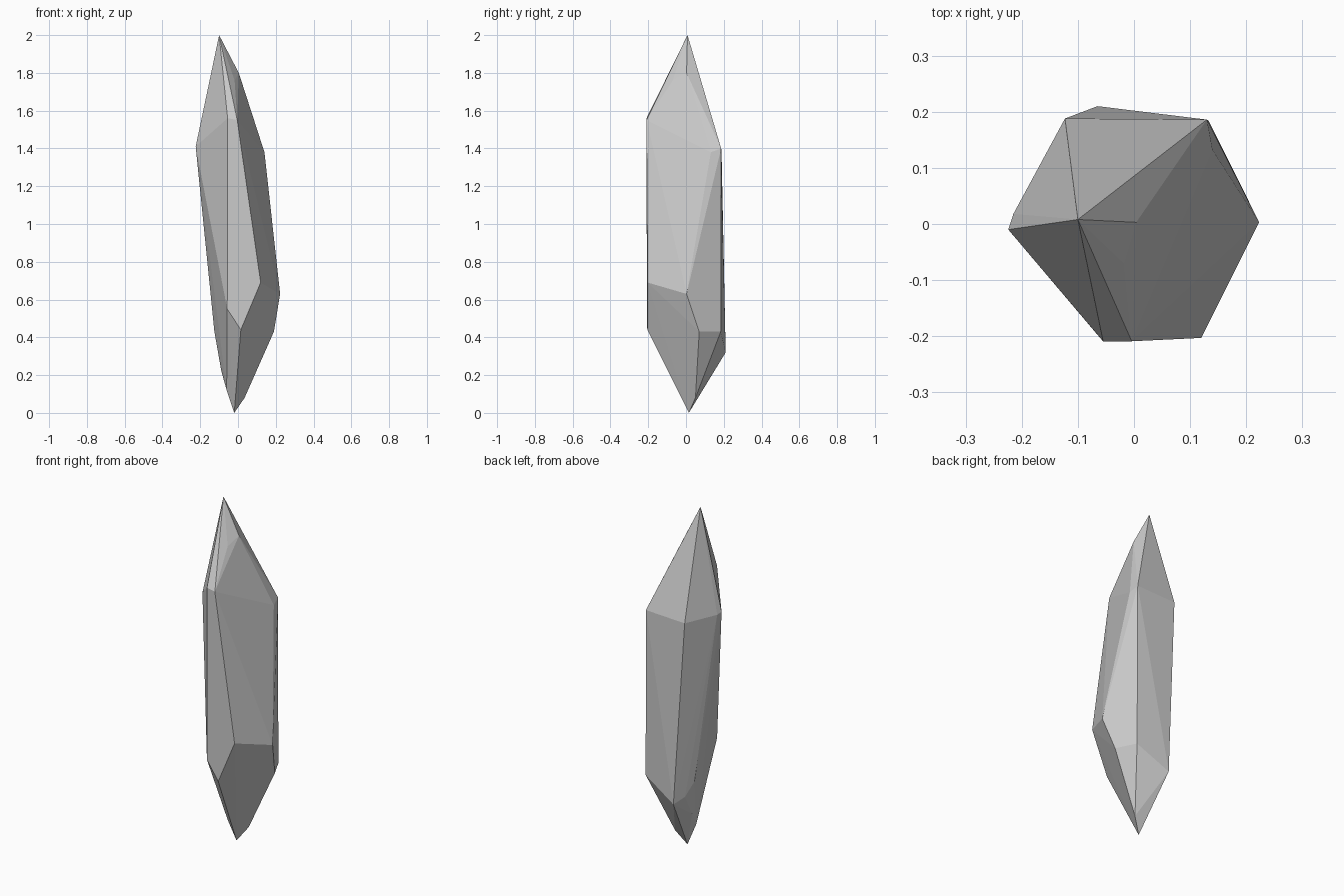
import bpy, bmesh

# Corner points of the faceted crystal, grouped by level
tip = [(-0.10, 0.008, 2.0), (0.004, 0.003, 1.80), (-0.018, -0.07, 1.76)]
shoulder = [(-0.055, -0.209, 1.56), (-0.004, -0.209, 1.55), (0.09, 0.133, 1.48),
            (0.14, 0.132, 1.38), (0.13, 0.186, 1.40), (-0.123, 0.188, 1.39),
            (-0.224, -0.01, 1.41), (-0.215, 0.018, 1.40)]
waist = [(0.12, -0.203, 0.69), (0.223, 0.003, 0.63), (-0.057, -0.207, 0.55),
         (0.015, -0.205, 0.44), (0.19, 0.07, 0.43), (0.133, 0.184, 0.43),
         (-0.125, 0.10, 0.43), (-0.098, 0.149, 0.35), (-0.065, 0.21, 0.32)]
base = [(-0.088, 0.07, 0.22), (-0.06, -0.01, 0.12), (0.035, 0.05, 0.08), (-0.02, 0.015, 0.0)]

# The crystal is the convex hull of these corners
bm = bmesh.new()
for co in tip + shoulder + waist + base:
    bm.verts.new(co)
bmesh.ops.convex_hull(bm, input=bm.verts[:])
loose = [v for v in bm.verts if not v.link_faces]
bmesh.ops.delete(bm, geom=loose, context='VERTS')
bmesh.ops.recalc_face_normals(bm, faces=bm.faces[:])

mesh = bpy.data.meshes.new("crystal")
bm.to_mesh(mesh)
bm.free()
crystal = bpy.data.objects.new("crystal", mesh)
bpy.context.collection.objects.link(crystal)
